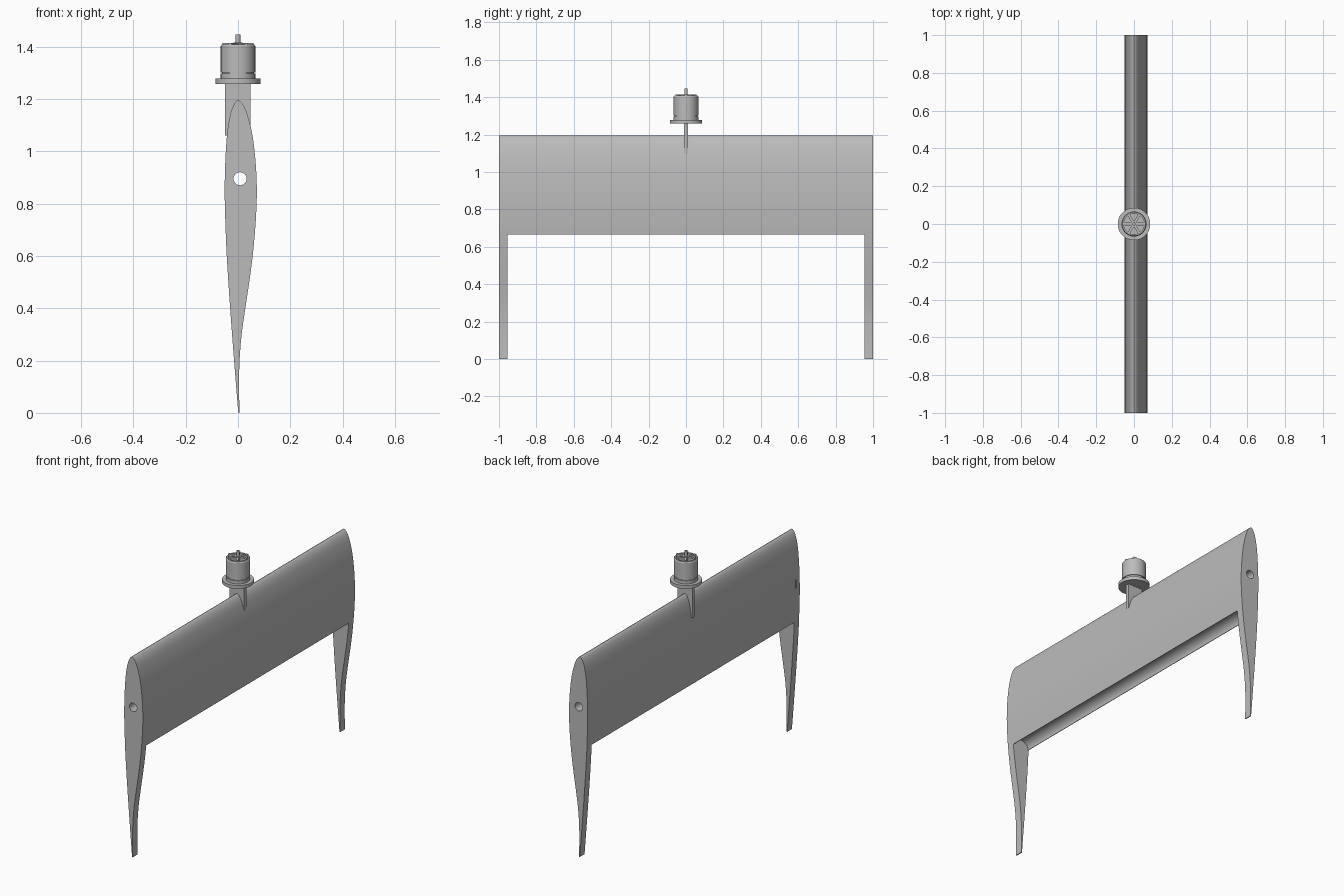
import bpy, bmesh, math
from mathutils import Matrix, Vector

cube = bpy.data.objects.get("Cube")
if cube:
    bpy.data.objects.remove(cube, do_unlink=True)

grey = bpy.data.materials.new("light grey")
grey.use_nodes = True
grey.diffuse_color = (0.5, 0.5, 0.5, 1)
grey.node_tree.nodes["Principled BSDF"].inputs["Base Color"].default_value = (0.5, 0.5, 0.5, 1)


def finish(name, bm):
    bmesh.ops.recalc_face_normals(bm, faces=bm.faces)
    mesh = bpy.data.meshes.new(name)
    bm.to_mesh(mesh)
    bm.free()
    mesh.materials.append(grey)
    obj = bpy.data.objects.new(name, mesh)
    bpy.context.collection.objects.link(obj)
    return obj


def smooth(obj):
    bpy.ops.object.select_all(action='DESELECT')
    obj.select_set(True)
    bpy.context.view_layer.objects.active = obj
    bpy.ops.object.shade_smooth_by_angle(angle=math.radians(30))


def prism(name, outline, half):
    """Extrude an x/z outline along y from -half to half."""
    bm = bmesh.new()
    face = bm.faces.new([bm.verts.new((x, -half, z)) for x, z in outline])
    new = bmesh.ops.extrude_face_region(bm, geom=[face])["geom"]
    verts = [g for g in new if isinstance(g, bmesh.types.BMVert)]
    bmesh.ops.translate(bm, verts=verts, vec=(0, 2 * half, 0))
    return finish(name, bm)


def box(name, centre, size, turn=0):
    bm = bmesh.new()
    bmesh.ops.create_cube(bm, size=1, matrix=Matrix.Rotation(turn, 4, 'Z')
                          @ Matrix.Translation(centre) @ Matrix.Diagonal((*size, 1)))
    return finish(name, bm)


def lathe(name, profile, steps=64):
    """Spin an r/z profile that starts and ends on the z axis."""
    bm = bmesh.new()
    verts = [bm.verts.new((r, 0, z)) for r, z in profile]
    edges = [bm.edges.new(pair) for pair in zip(verts, verts[1:])]
    bmesh.ops.spin(bm, geom=verts + edges, cent=(0, 0, 0), axis=(0, 0, 1),
                   angle=math.tau, steps=steps)
    bmesh.ops.remove_doubles(bm, verts=bm.verts, dist=0.0001)
    obj = finish(name, bm)
    smooth(obj)
    return obj


def curve_through(points, cuts=4):
    """Catmull-Rom curve through an open list of points."""
    p = [Vector(q) for q in points]
    p = [p[0] * 2 - p[1]] + p + [p[-1] * 2 - p[-2]]
    out = []
    for a, b, c, d in zip(p, p[1:], p[2:], p[3:]):
        for i in range(cuts):
            t = i / cuts
            out.append(0.5 * (2 * b + (c - a) * t + (2 * a - 5 * b + 4 * c - d) * t ** 2
                              + (3 * b - a - 3 * c + d) * t ** 3))
    return out + [p[-2]]


def cut(target, cutter):
    cutter.hide_render = True
    mod = target.modifiers.new("cut", 'BOOLEAN')
    mod.operation, mod.solver, mod.object = 'DIFFERENCE', 'EXACT', cutter
    bpy.context.view_layer.objects.active = target
    bpy.ops.object.modifier_apply(modifier=mod.name)
    bpy.data.objects.remove(cutter, do_unlink=True)


# Wing standing on its trailing edge
section = [(.006, 0), (.004, .1), (.006, .2), (.014, .3), (.028, .4), (.043, .5),
           (.056, .6), (.067, .72), (.072, .84), (.068, .95), (.057, 1.05),
           (.042, 1.12), (.024, 1.17), (0, 1.195), (-.02, 1.17), (-.034, 1.12),
           (-.043, 1.05), (-.049, .95), (-.051, .85), (-.049, .75), (-.043, .6),
           (-.03, .4), (-.015, .2), (.001, 0)]
wing = prism("wing", curve_through(section), 1)

# Trailing bay between the end ribs, with an arched roof
arch = [(.008 + .051 * math.cos(a), .665 + .045 * math.sin(a))
        for a in (math.pi * i / 16 for i in range(17))]
cut(wing, prism("bay_cutter", [(-.2, -.1), (.2, -.1), (.2, .668)] + arch + [(-.2, .662)], .955))

# Spar hole through the full span
hole = [(.008 + .025 * math.cos(a), .895 + .025 * math.sin(a))
        for a in (math.tau * i / 32 for i in range(32))]
cut(wing, prism("spar_cutter", hole, 1.1))

# Small cable slot near the front end
cut(wing, box("slot_cutter", (-.05, -.965, .89), (.024, .012, .05)))
smooth(wing)

# Motor pylon on the leading edge
box("motor_pylon", (-.001, 0, 1.16), (.098, .02, .2))

# Motor: mounting flange, can with recessed top, hub and shaft
lathe("motor_flange", [(0, 1.258), (.086, 1.258), (.086, 1.278), (0, 1.278)])
lathe("motor_base", [(0, 1.275), (.066, 1.275), (.066, 1.297), (.061, 1.297),
                     (.061, 1.31), (0, 1.31)])
lathe("motor_can", [(0, 1.302), (.066, 1.302), (.066, 1.402), (.062, 1.408),
                    (.054, 1.408), (.054, 1.385), (0, 1.385)])
lathe("motor_hub", [(0, 1.38), (.018, 1.38), (.018, 1.415), (0, 1.415)], 32)
lathe("motor_shaft", [(0, 1.38), (.009, 1.38), (.009, 1.447), (0, 1.447)], 24)
for i in range(6):
    box(f"motor_spoke_{i + 1}", (.036, 0, 1.399), (.048, .014, .03), math.tau * i / 6)
